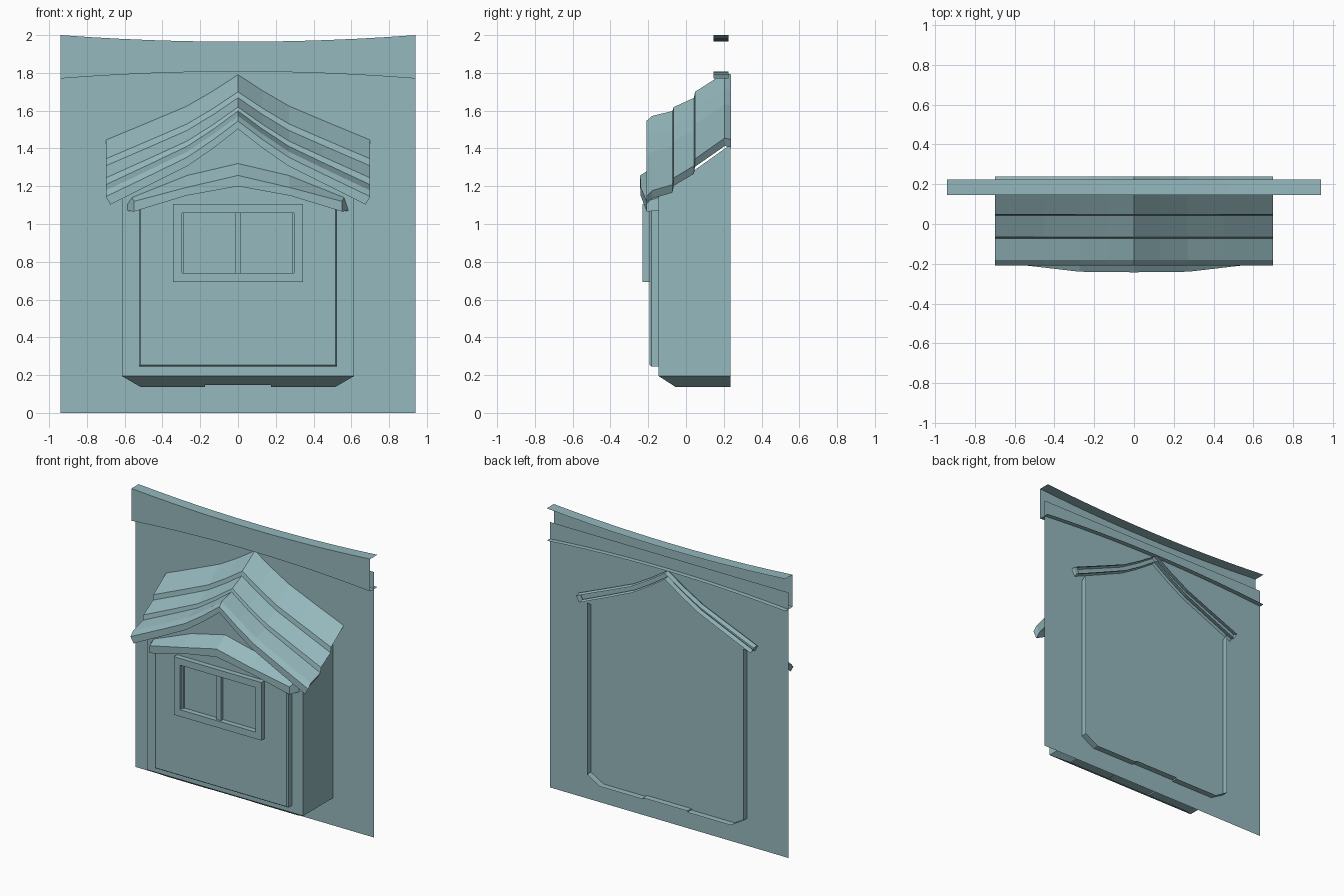
import bpy, bmesh
from mathutils import Vector

cube = bpy.data.objects.get("Cube")
if cube:
    bpy.data.objects.remove(cube)

teal = bpy.data.materials.new("soft_teal")
teal.use_nodes = True
COLOUR = (0.30, 0.48, 0.51, 1)
teal.diffuse_color = COLOUR
teal.node_tree.nodes["Principled BSDF"].inputs["Base Color"].default_value = COLOUR

BACK = 0.235     # rear rim of the dormer
FACE = -0.145    # front wall of the dormer


def finish(name, bm):
    bmesh.ops.remove_doubles(bm, verts=bm.verts, dist=0.0005)
    bmesh.ops.recalc_face_normals(bm, faces=bm.faces)
    mesh = bpy.data.meshes.new(name)
    bm.to_mesh(mesh)
    bm.free()
    mesh.materials.append(teal)
    obj = bpy.data.objects.new(name, mesh)
    bpy.context.collection.objects.link(obj)
    return obj


def loft(name, sections, ring=True, caps=()):
    """Skin a row of equal-length sections; caps lists section indices to close."""
    bm = bmesh.new()
    rows = [[bm.verts.new(p) for p in s] for s in sections]
    n = len(rows[0])
    for a, b in zip(rows, rows[1:]):
        for i in range(n if ring else n - 1):
            j = (i + 1) % n
            bm.faces.new((a[i], a[j], b[j], b[i]))
    for c in caps:
        bm.faces.new(rows[c])
    return finish(name, bm)


def mirrored(half):
    """Half profile from the centre outwards -> full profile, left to right."""
    return [(-p[0], *p[1:]) for p in reversed(half) if p[0] > 0] + list(half)


def boxes(name, specs):
    bm = bmesh.new()
    for x0, x1, y0, y1, z0, z1 in specs:
        made = bmesh.ops.create_cube(bm, size=1)["verts"]
        for v in made:
            v.co = Vector(((x0 + x1) / 2 + v.co.x * (x1 - x0),
                           (y0 + y1) / 2 + v.co.y * (y1 - y0),
                           (z0 + z1) / 2 + v.co.z * (z1 - z0)))
    return finish(name, bm)


def frame(x, z0, z1, bar, y0, y1):
    """Four bars around an opening."""
    return [(-x, -x + bar, y0, y1, z0, z1), (x - bar, x, y0, y1, z0, z1),
            (-x + bar, x - bar, y0, y1, z0, z0 + bar),
            (-x + bar, x - bar, y0, y1, z1 - bar, z1)]


# Flat backing wall, a single sheet
loft("backing_wall", [[(-0.94, 0.19, 0), (-0.94, 0.19, 1.89)],
                      [(0.94, 0.19, 0), (0.94, 0.19, 1.89)]], ring=False)

# Curved channel along the top, open at the rear and ends
channel = []
for i in range(13):
    t = i / 6 - 1
    top, low = 1.965 + 0.035 * t * t, 1.807 - 0.037 * t * t
    channel.append([(0.94 * t, y, z) for y, z in
                    ((0.225, top), (0.145, top), (0.145, low), (0.225, low))])
loft("top_fascia", channel, ring=False)

# Dormer body: gabled front and two side walls
gable = mirrored([(0, 1.53), (0.28, 1.345), (0.615, 1.15)])
bm = bmesh.new()
outline = [(-0.615, 0.195)] + gable + [(0.615, 0.195)]
bm.faces.new([bm.verts.new((x, FACE, z)) for x, z in outline])
for x in (-0.615, 0.615):
    bm.faces.new([bm.verts.new(p) for p in ((x, FACE, 0.195), (x, FACE, 1.15),
                                            (x, BACK, 1.42), (x, BACK, 0.195))])
finish("dormer_body", bm)

# Tapered underside with a shallow central recess
base = []
for x, y, z in mirrored([(0.175, -0.07, 0.147), (0.1751, -0.055, 0.137),
                         (0.515, -0.055, 0.137), (0.615, FACE, 0.195)]):
    base.append([(x, FACE, 0.195), (x, y, z), (x, BACK, z)])
loft("dormer_base", base, ring=False)


# Raised front panel with a chamfered edge
def panel_ring(y, inset):
    top = mirrored([(0, 1.21), (0.28, 1.16), (0.525 - inset, 1.09)])
    pts = [(-0.525 + inset, 0.245 + inset)] + top + [(0.525 - inset, 0.245 + inset)]
    return [(x, y, z) for x, z in pts]


loft("front_panel", [panel_ring(FACE, 0), panel_ring(-0.182, 0),
                     panel_ring(-0.192, 0.008)], caps=(-1,))

# Window frame, inner trim and mullion
boxes("window_frame", frame(0.345, 0.692, 1.105, 0.048, -0.23, -0.185))
boxes("window_trim", frame(0.298, 0.715, 1.082, 0.012, -0.205, -0.185))
boxes("window_sill", [(-0.297, 0.297, -0.23, -0.185, 0.735 - 0.02, 0.722),
                      (-0.297, 0.297, -0.23, -0.185, 1.077, 1.085)])
boxes("window_mullion", [(-0.017, 0.017, -0.215, -0.185, 0.72, 1.08)])

# Bowed hood over the front panel
hood = []
for x, xb, y, low, top, rear in mirrored([(0, 0, -0.243, 1.2, 1.257, 1.32),
                                          (0.275, 0.28, -0.24, 1.15, 1.193, 1.257),
                                          (0.55, 0.585, -0.208, 1.066, 1.12, 1.125)]):
    xb = xb if x >= 0 else -xb
    hood.append([(x, y, low), (x, y, top), (xb * 0.96, FACE, max(rear, 1.14)),
                 (xb, FACE, rear - 0.02), (xb, FACE, low + 0.005)])
loft("window_hood", hood, caps=(0, -1))

# Stepped gable roof: (depth, ridge height, eave drop) for each course edge
COURSES = [(-0.21, 1.545, 0.40), (-0.18, 1.572, 0.395), (-0.072, 1.598, 0.39),
           (-0.065, 1.619, 0.375), (0.042, 1.668, 0.36), (0.048, 1.70, 0.355),
           (0.205, 1.80, 0.345), (0.238, 1.792, 0.345)]
# slope shape: (distance from ridge, fraction of eave drop)
SLOPE = [(0, 0), (0.13, 0.245), (0.27, 0.48), (0.45, 0.70), (0.70, 1.0)]
roof = []
for y, ridge, drop in COURSES:
    upper = mirrored([(x, ridge - f * drop) for x, f in SLOPE])
    under = [(x * 0.965, z - 0.042) for x, z in reversed(upper)]
    roof.append([(x, y, z) for x, z in upper + under])
loft("dormer_roof", roof, caps=(0,))
